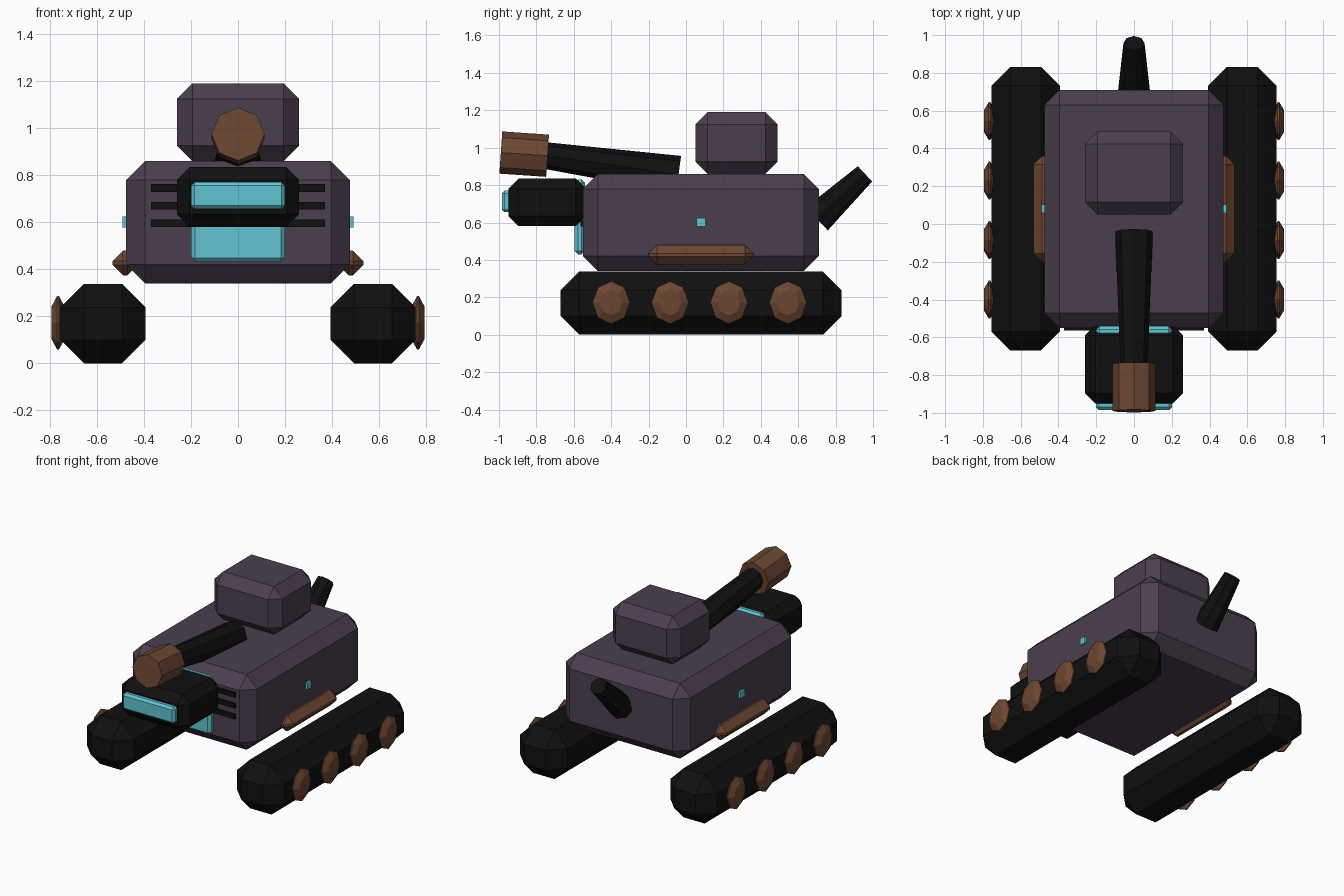
import bpy
import bmesh
from math import cos, sin, pi
from mathutils import Vector, Matrix

if "Cube" in bpy.data.objects:
    bpy.data.objects.remove(bpy.data.objects["Cube"], do_unlink=True)


def material(name, rgb):
    mat = bpy.data.materials.new(name)
    mat.use_nodes = True
    color = (*rgb, 1)
    mat.diffuse_color = color
    mat.node_tree.nodes["Principled BSDF"].inputs["Base Color"].default_value = color
    return mat


PURPLE = material("dusky_purple", (0.07, 0.049, 0.078))
BLACK = material("black", (0.005, 0.005, 0.005))
BROWN = material("copper_brown", (0.15, 0.062, 0.032))
CYAN = material("cyan", (0.12, 0.55, 0.64))


def finish(name, bm, mat):
    bmesh.ops.recalc_face_normals(bm, faces=bm.faces)
    mesh = bpy.data.meshes.new(name)
    bm.to_mesh(mesh)
    bm.free()
    mesh.materials.append(mat)
    obj = bpy.data.objects.new(name, mesh)
    bpy.context.scene.collection.objects.link(obj)
    return obj


def box(name, mat, xs, ys, zs, chamfer=0):
    """Box between limits on each axis, with flat chamfered edges."""
    lo, hi = (Vector(v) for v in zip(xs, ys, zs))
    bm = bmesh.new()
    bmesh.ops.create_cube(bm, size=1)
    for v in bm.verts:
        v.co = Vector(hi[i] if v.co[i] > 0 else lo[i] for i in range(3))
    if chamfer:
        bmesh.ops.bevel(bm, geom=bm.edges[:], offset=chamfer, offset_type='OFFSET',
                        segments=1, profile=0.5, affect='EDGES')
    return finish(name, bm, mat)


def tube(name, mat, start, end, r_start, r_end, sides=8):
    """Tapered low-poly cylinder between two points, corner upwards."""
    start, end = Vector(start), Vector(end)
    axis = (end - start).normalized()
    side = Vector((1, 0, 0))
    up = axis.cross(side)
    bm = bmesh.new()
    rings = []
    for centre, r in ((start, r_start), (end, r_end)):
        rings.append([bm.verts.new(centre + r * (side * cos(a) + up * sin(a)))
                      for a in (2 * pi * i / sides for i in range(sides))])
    for i in range(sides):
        j = (i + 1) % sides
        bm.faces.new((rings[0][i], rings[0][j], rings[1][j], rings[1][i]))
    bm.faces.new(rings[0])
    bm.faces.new(rings[1])
    return finish(name, bm, mat)


def wheel(name, mat, x, y, z, ry, rz, half, sides=8):
    """Octagonal hub whose rim narrows to flat faces."""
    bm = bmesh.new()
    rings = []
    for dx, k in ((-half, 0.6), (-0.004, 1), (0.004, 1), (half, 0.6)):
        rings.append([bm.verts.new((x + dx, y + k * ry * cos(a), z + k * rz * sin(a)))
                      for a in (2 * pi * i / sides for i in range(sides))])
    for a, b in zip(rings, rings[1:]):
        for i in range(sides):
            j = (i + 1) % sides
            bm.faces.new((a[i], a[j], b[j], b[i]))
    bm.faces.new(rings[0])
    bm.faces.new(rings[-1])
    return finish(name, bm, mat)


# Hull and turret
box("hull", PURPLE, (-0.475, 0.475), (-0.55, 0.71), (0.34, 0.86), 0.08)
box("turret", PURPLE, (-0.26, 0.26), (0.05, 0.49), (0.86, 1.19), 0.066)

# Head with visor
box("head", BLACK, (-0.26, 0.26), (-0.95, -0.535), (0.58, 0.835), 0.055)
box("visor", CYAN, (-0.2, 0.2), (-0.985, -0.93), (0.655, 0.77), 0.015)

# Chest panel and grille bars
box("chest_panel", CYAN, (-0.2, 0.2), (-0.595, -0.54), (0.43, 0.83), 0.018)
for i in range(3):
    z = 0.595 + i * 0.075
    box(f"grille_bar_{i + 1}", BLACK, (-0.37, 0.37), (-0.565, -0.53), (z - 0.016, z + 0.016))

# Gun
tube("barrel", BLACK, (0, -0.04, 0.857), (0, -0.76, 0.959), 0.1, 0.071)
tube("muzzle", BROWN, (0, -0.74, 0.957), (0, -0.99, 0.974), 0.113, 0.113)

# Exhaust pipe
tube("exhaust_pipe", BLACK, (0, 0.70, 0.62), (0, 0.957, 0.86), 0.085, 0.056)

# Tracks, hubs, skirts and lamps on both sides
for label, s in (("left", 1), ("right", -1)):
    def across(a, b):
        return sorted((s * a, s * b))

    box(f"{label}_track", BLACK, across(0.393, 0.755), (-0.67, 0.832), (0, 0.338), 0.1)
    for i in range(4):
        wheel(f"{label}_wheel_{i + 1}", BROWN, s * 0.765, -0.4 + i * 0.315, 0.172,
              0.1, 0.114, 0.028)
    box(f"{label}_skirt", BROWN, across(0.425, 0.533), (-0.2, 0.36), (0.373, 0.48), 0.045)
    box(f"{label}_lamp", CYAN, across(0.46, 0.49), (0.057, 0.103), (0.578, 0.624))
